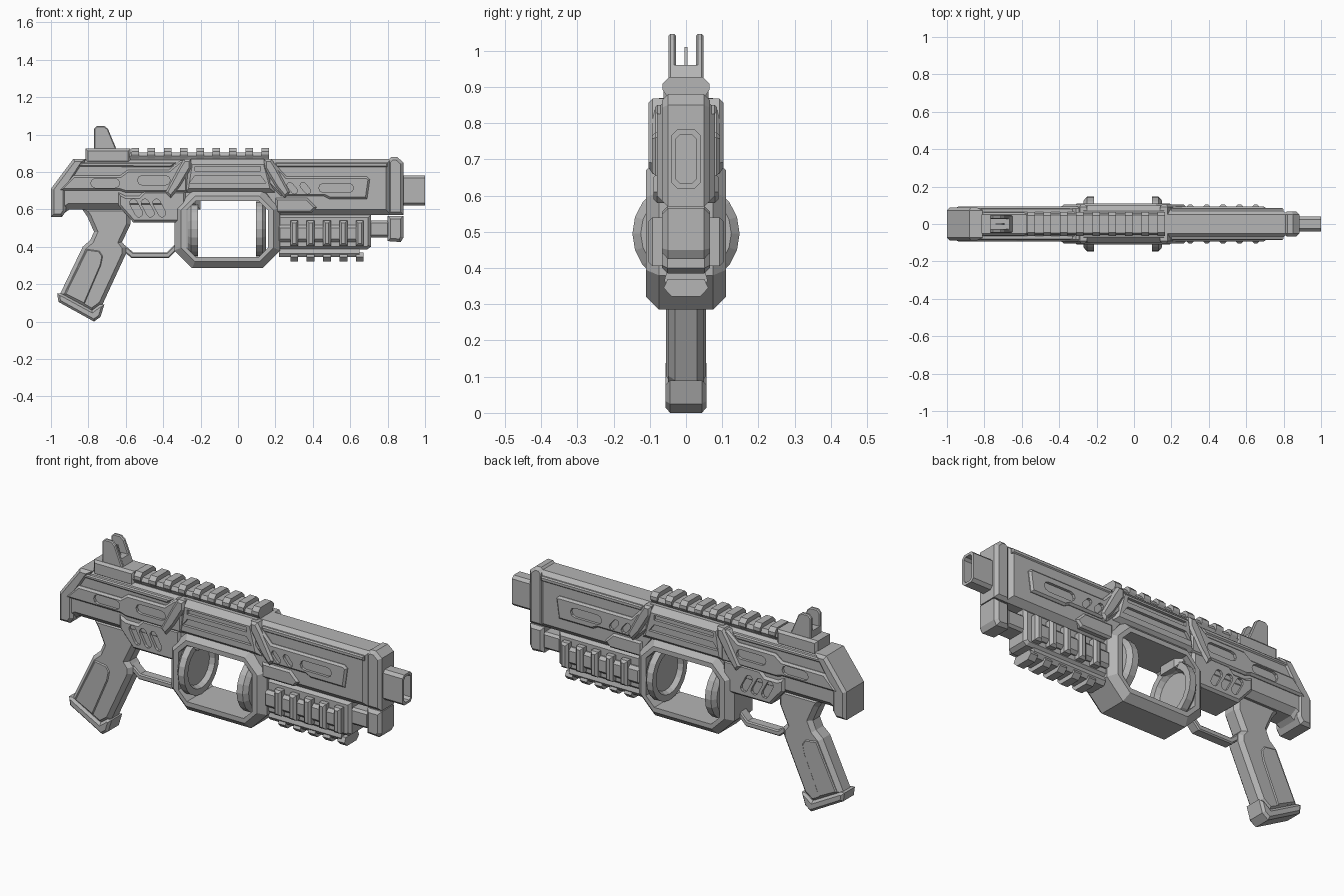
import bpy
import bmesh
from math import cos, sin, pi, radians
from mathutils import Matrix

default_cube = bpy.data.objects.get("Cube")
if default_cube:
    bpy.data.objects.remove(default_cube, do_unlink=True)

# One matte grey for the whole model
grey = bpy.data.materials.new("matte grey")
grey.use_nodes = True
grey_colour = (0.46, 0.46, 0.46, 1)
grey.diffuse_color = grey_colour
grey.node_tree.nodes["Principled BSDF"].inputs["Base Color"].default_value = grey_colour


def add_prism(bm, outline, start, end, chamfer=0, axis="y"):
    """Extrude an outline along y (outline in xz) or along x (outline in yz)."""
    def place(point, depth):
        u, z = point
        return (u, depth, z) if axis == "y" else (depth, u, z)
    near = [bm.verts.new(place(p, start)) for p in outline]
    far = [bm.verts.new(place(p, end)) for p in outline]
    caps = [bm.faces.new(near), bm.faces.new(far[::-1])]
    count = len(outline)
    walls = []
    for i in range(count):
        j = (i + 1) % count
        walls.append(bm.faces.new((near[j], near[i], far[i], far[j])))
    bmesh.ops.recalc_face_normals(bm, faces=caps + walls)
    if chamfer:
        rim = {edge for cap in caps for edge in cap.edges}
        bmesh.ops.bevel(bm, geom=list(rim), offset=chamfer, segments=1,
                        profile=0.5, affect='EDGES', clamp_overlap=True)


def finish(name, bm):
    mesh = bpy.data.meshes.new(name)
    bm.to_mesh(mesh)
    bm.free()
    mesh.materials.append(grey)
    obj = bpy.data.objects.new(name, mesh)
    bpy.context.scene.collection.objects.link(obj)
    return obj


def plate(name, outline, half, chamfer=0.01, inner=None):
    """Symmetric prism across y, or a mirrored pair when inner is given."""
    bm = bmesh.new()
    if inner is None:
        add_prism(bm, outline, -half, half, chamfer)
    else:
        add_prism(bm, outline, -half, -inner, chamfer)
        add_prism(bm, outline, inner, half, chamfer)
    return finish(name, bm)


def bar(name, outline, spans, chamfer=0):
    """Prisms along x that share one yz outline."""
    bm = bmesh.new()
    for start, end in spans:
        add_prism(bm, outline, start, end, chamfer, "x")
    return finish(name, bm)


def cut(target, cutter):
    boolean = target.modifiers.new("cut", 'BOOLEAN')
    boolean.operation = 'DIFFERENCE'
    boolean.solver = 'EXACT'
    boolean.object = cutter
    graph = bpy.context.evaluated_depsgraph_get()
    carved = bpy.data.meshes.new_from_object(target.evaluated_get(graph))
    target.modifiers.clear()
    target.data = carved
    bpy.data.objects.remove(cutter, do_unlink=True)


def recess(target, outlines, floor):
    """Sink outlines into both sides of a plate, down to y = floor."""
    bm = bmesh.new()
    for outline in outlines:
        for side in (-1, 1):
            add_prism(bm, outline, side * floor, side * 0.3)
    cut(target, finish("cutter", bm))


def slot(x, z, length, width, tilt=0):
    """Rounded slot outline."""
    turn = radians(tilt)
    radius, reach = width / 2, (length - width) / 2
    points = []
    for end in (1, -1):
        for step in range(5):
            a = -pi / 2 + step * pi / 4
            u, v = end * (reach + radius * cos(a)), end * radius * sin(a)
            points.append((x + u * cos(turn) - v * sin(turn),
                           z + u * sin(turn) + v * cos(turn)))
    return points


def box(left, right, low, high, nip=0):
    """Rectangle outline, with its corners clipped when nip is given."""
    if not nip:
        return [(left, low), (right, low), (right, high), (left, high)]
    return [(left + nip, low), (right - nip, low), (right, low + nip), (right, high - nip),
            (right - nip, high), (left + nip, high), (left, high - nip), (left, low + nip)]


def teeth(first, pitch, width, count):
    return [(first + i * pitch, first + i * pitch + width) for i in range(count)]


# Rear body with its shoulder, side plates and slots
plate("rear_body", [(-.99, .58), (-.99, .71), (-.88, .865), (-.2, .865), (-.2, .6),
                    (-.9, .6), (-.93, .58)], .08, .03)
plate("rear_cap", [(-1, .56), (-1, .71), (-.88, .87), (-.81, .87), (-.92, .7),
                   (-.92, .59), (-.94, .56)], .088, .015)
rear_panel = plate("rear_panel", [(-.96, .7), (-.88, .78), (-.63, .78), (-.59, .81),
                                  (-.37, .81), (-.31, .86), (-.27, .86), (-.27, .69),
                                  (-.6, .69), (-.63, .7)], .094)
recess(rear_panel, [slot(-.71, .74, .155, .05), slot(-.45, .755, .175, .05)], .08)
plate("rear_ledge", [(-.87, .83), (-.86, .85), (-.33, .85), (-.36, .825)], .086, .006)
lower_panel = plate("lower_panel", [(-.64, .69), (-.64, .62), (-.56, .53), (-.28, .53),
                                    (-.28, .7), (-.5, .7), (-.53, .67), (-.6, .67)], .092, .012)
recess(lower_panel, [slot(x, .607, .105, .04, -62) for x in (-.545, -.483, -.421)], .077)

# Bridge over the opening, with recessed bands and sloped ribs
bridge = plate("bridge", [(-.3, .68), (-.27, .87), (.16, .87), (.21, .68)], .1, .03)
recess(bridge, [box(-.23, .12, .805, .83),
                [(-.26, .74), (-.23, .78), (.12, .78), (.15, .74)]], .085)
rib = [(-.29, .868), (-.25, .868), (-.25, .82), (-.31, .72), (-.36, .66), (-.39, .69), (-.32, .82)]
plate("rear_rib", rib, .104, .012)
plate("front_rib", [(-.11 - x, z) for x, z in rib][::-1], .104, .012)

# Eight-sided frame around the opening
frame = plate("opening_frame", box(-.34, .225, .285, .705, .095), .11, .035)
opening = plate("opening_cutter", box(-.275, .16, .345, .645, .05), .3, 0)
cut(frame, opening)

# Two cupped discs facing each other in the opening
profile = [(0, -.27), (.125, -.27), (.148, -.25), (.148, -.215), (.115, -.215),
           (.102, -.24), (0, -.24)]
for name, flip in (("rear_disc", False), ("front_disc", True)):
    bm = bmesh.new()
    spots = [bm.verts.new((-.12 - x if flip else x, 0, r)) for r, x in profile]
    edges = [bm.edges.new(pair) for pair in zip(spots, spots[1:])]
    bmesh.ops.spin(bm, geom=spots + edges, cent=(0, 0, 0), axis=(1, 0, 0),
                   angle=2 * pi, steps=20)
    bmesh.ops.remove_doubles(bm, verts=bm.verts, dist=0.0005)
    bmesh.ops.recalc_face_normals(bm, faces=bm.faces)
    bmesh.ops.transform(bm, matrix=Matrix.Translation((0, 0, .495)), verts=bm.verts)
    finish(name, bm)

# Front body with its side panel
plate("front_body", [(.12, .87), (.82, .87), (.82, .57), (.2, .57), (.12, .68)], .08, .03)
front_panel = plate("front_panel", [(.16, .85), (.19, .85), (.26, .775), (.69, .775), (.705, .76),
                                    (.69, .655), (.49, .655), (.46, .67), (.23, .67),
                                    (.16, .74)], .094)
recess(front_panel, [slot(.525, .714, .185, .05), slot(.29, .713, .07, .032, -50),
                     slot(.36, .713, .07, .032, -50)], .08)
plate("front_lower_trim", [(.2, .66), (.37, .66), (.42, .61), (.39, .58), (.2, .58)], .09)
plate("front_top_step", box(.2, .8, .825, .85), .085, .006)

# Muzzle block and hollow barrel
plate("muzzle_block", [(.8, .57), (.8, .86), (.82, .88), (.85, .88), (.885, .85), (.885, .57)],
      .066, .016)
plate("muzzle_foot", [(.8, .43), (.8, .565), (.885, .565), (.885, .45), (.87, .425)], .066, .016)
barrel = bar("barrel", box(-.04, .04, .62, .782, .015), [(.87, 1)])
cut(barrel, bar("barrel_cutter", box(-.028, .028, .633, .769, .012), [(.9, 1.1)]))

# Fore-end under the barrel, with rails on both sides and below
plate("fore_end", [(.2, .57), (.71, .57), (.71, .4), (.69, .385), (.2, .385)], .066, .015)
plate("fore_end_nose", box(.7, .81, .45, .54), .055, .012)
plate("side_rail_base", box(.21, .66, .425, .515), .088, .015, .05)
bm = bmesh.new()
for start, end in teeth(.28, .0875, .042, 5):
    for side in (-1, 1):
        add_prism(bm, box(start, end, .405, .54), side * .05, side * .104, .012)
finish("side_rail_teeth", bm)
bar("lower_rail_base", [(-.045, .345), (.045, .345), (.06, .365), (.05, .4), (-.05, .4),
                        (-.06, .365)], [(.22, .65)])
bar("lower_rail_teeth", [(-.04, .322), (.04, .322), (.062, .345), (.05, .37), (-.05, .37),
                         (-.062, .345)], teeth(.28, .0875, .042, 5))

# Top rail
bar("top_rail_base", [(-.045, .86), (.045, .86), (.058, .885), (.048, .905), (-.048, .905),
                      (-.058, .885)], [(-.58, .165)])
bar("top_rail_teeth", [(-.05, .87), (.05, .87), (.065, .892), (.065, .908), (.046, .928),
                       (-.046, .928), (-.065, .908), (-.065, .892)], teeth(-.57, .087, .04, 9))

# Rear sight
plate("sight_base", box(-.815, -.575, .845, .924), .062, .012)
plate("sight_foot", [(-.77, .91), (-.77, .96), (-.665, .96), (-.645, .91)], .034, 0)
plate("sight_prongs", [(-.77, .91), (-.77, 1.03), (-.755, 1.046), (-.715, 1.046), (-.695, 1.03),
                       (-.645, .91)], .048, .005, .028)
plate("sight_post", [(-.74, .95), (-.74, 1.01), (-.71, 1.01), (-.69, .95)], .004, 0)

# Grip with raised side panels and an end cap
plate("grip", [(-.84, .61), (-.805, .56), (-.77, .48), (-.79, .435), (-.83, .4), (-.955, .14),
               (-.78, .05), (-.725, .09), (-.6, .36), (-.6, .4), (-.62, .425), (-.575, .52),
               (-.575, .61)], .05, .02)
plate("grip_panel", [(-.81, .39), (-.74, .38), (-.72, .35), (-.73, .3), (-.82, .09),
                     (-.93, .145)], .055, .008)
plate("grip_cap", [(-.967, .15), (-.96, .105), (-.77, 0), (-.735, .025), (-.715, .09),
                   (-.74, .09), (-.78, .06), (-.945, .15)], .056, .012)

# Trigger guard
plate("trigger_guard", [(-.64, .4), (-.57, .34), (-.37, .34), (-.32, .39), (-.32, .43),
                        (-.38, .37), (-.56, .37), (-.62, .42)], .028, .006)
